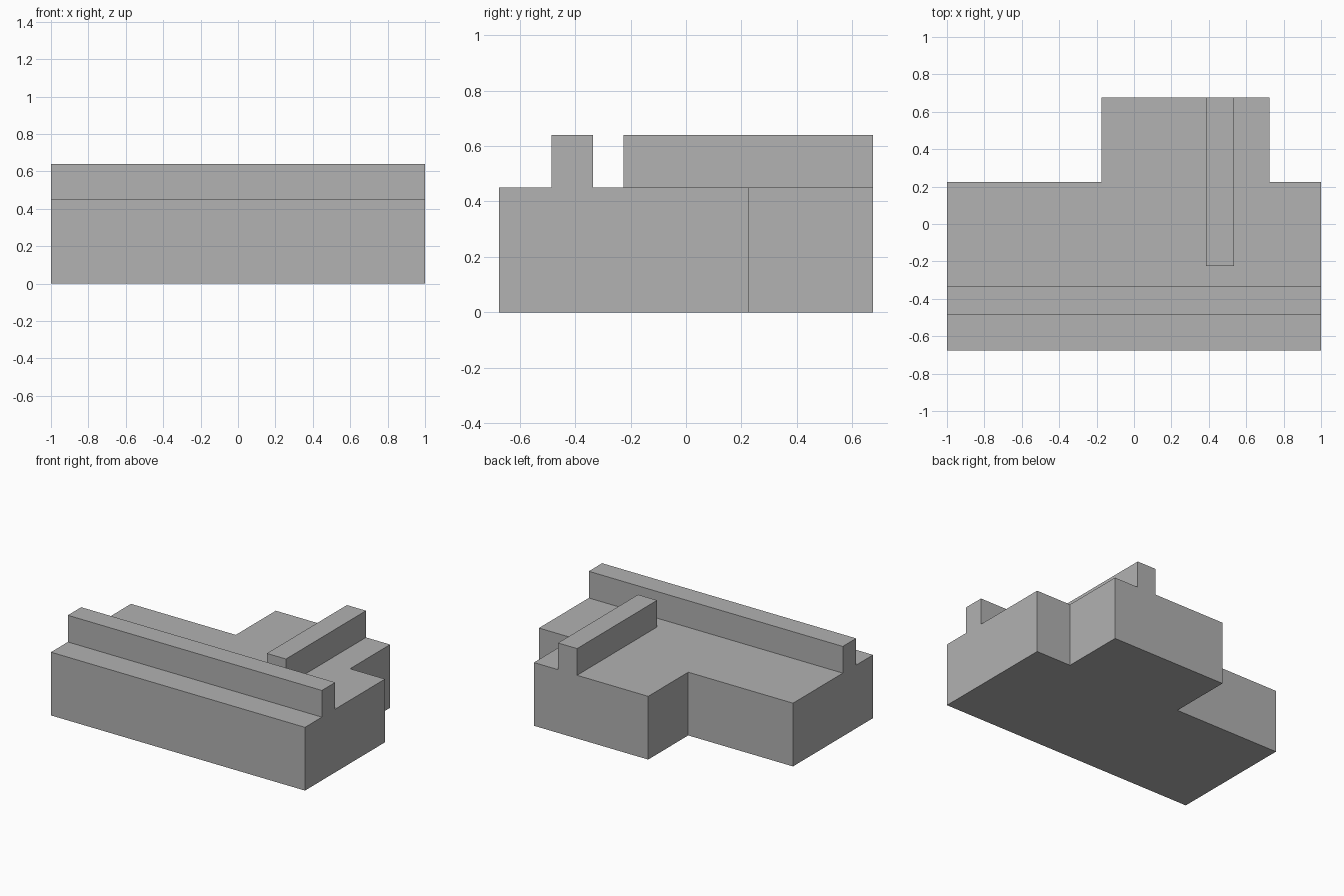
import bpy
import bmesh

if "Cube" in bpy.data.objects:
    bpy.data.objects.remove(bpy.data.objects["Cube"])

grey = bpy.data.materials.new("plain grey")
grey.diffuse_color = (0.445, 0.445, 0.445, 1)
grey.use_nodes = True
grey.node_tree.nodes["Principled BSDF"].inputs["Base Color"].default_value = grey.diffuse_color

BASE_TOP, RAIL_TOP = 0.45, 0.64


def prism(name, outline, z0, z1, keep_bottom=True):
    """Extrude a flat outline from z0 to z1."""
    bm = bmesh.new()
    low = [bm.verts.new((x, y, z0)) for x, y in outline]
    high = [bm.verts.new((x, y, z1)) for x, y in outline]
    n = len(outline)
    bm.faces.new(high)
    if keep_bottom:
        bm.faces.new(low[::-1])
    for i in range(n):
        j = (i + 1) % n
        bm.faces.new((low[i], low[j], high[j], high[i]))
    mesh = bpy.data.meshes.new(name)
    bm.to_mesh(mesh)
    bm.free()
    mesh.materials.append(grey)
    obj = bpy.data.objects.new(name, mesh)
    bpy.context.collection.objects.link(obj)
    return obj


def rectangle(x0, x1, y0, y1):
    return [(x0, y0), (x1, y0), (x1, y1), (x0, y1)]


# T-shaped base block with an off-centre rear wing
prism("base_block", [(-1, -0.675), (1, -0.675), (1, 0.225), (0.725, 0.225),
                     (0.725, 0.675), (-0.175, 0.675), (-0.175, 0.225),
                     (-1, 0.225)], 0, BASE_TOP)

# Long ridge across the main block, open where it meets the base
prism("long_ridge", rectangle(-1, 1, -0.485, -0.335),
      BASE_TOP, RAIL_TOP, keep_bottom=False)

# Short ridge running out over the rear wing
prism("wing_ridge", rectangle(0.385, 0.535, -0.225, 0.675),
      BASE_TOP, RAIL_TOP, keep_bottom=False)
